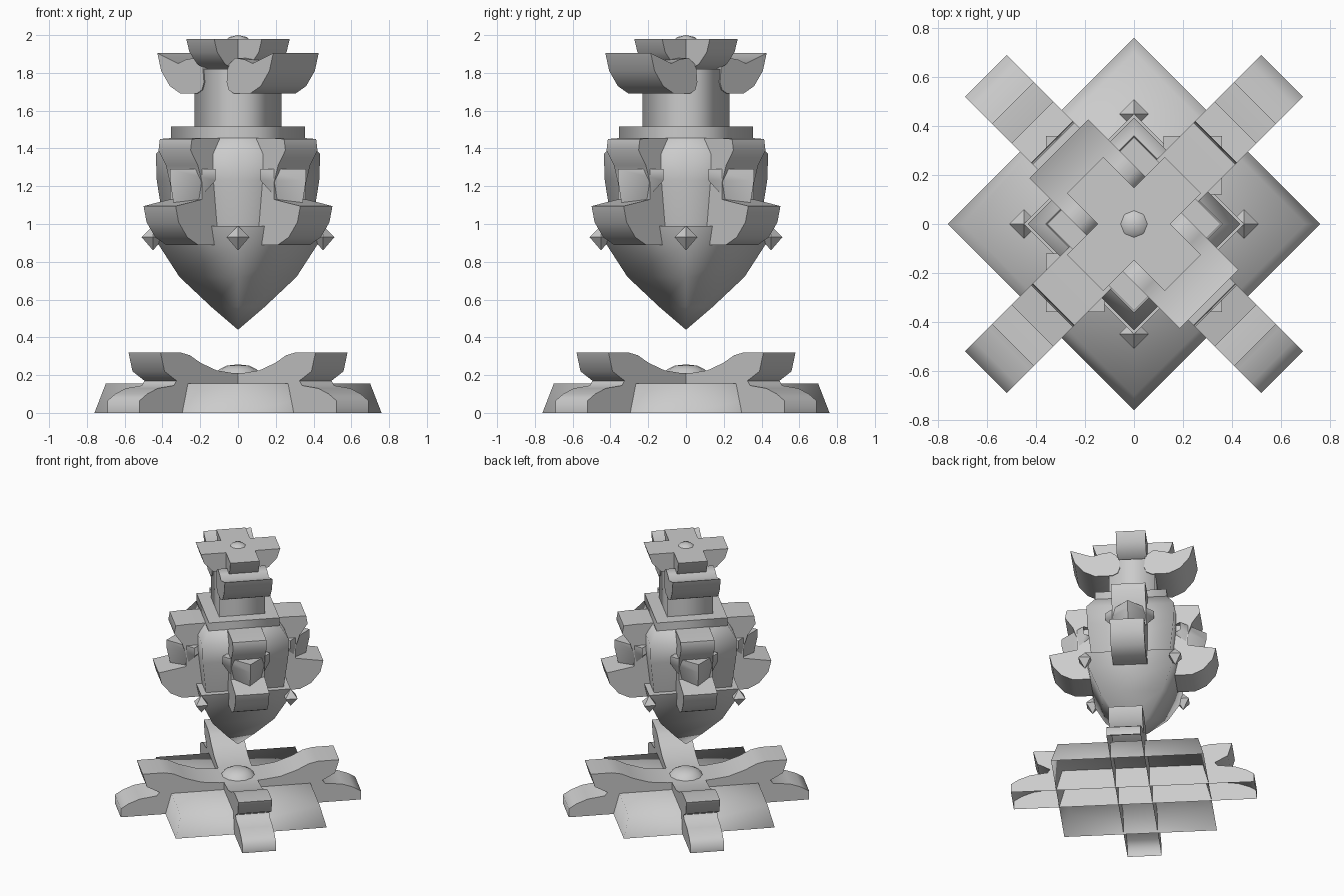
import bpy
import bmesh
from math import radians, sin, cos, pi
from mathutils import Matrix

cube = bpy.data.objects.get("Cube")
if cube:
    bpy.data.objects.remove(cube)

stone = bpy.data.materials.new("grey_stone")
stone.use_nodes = True
GREY = (0.6, 0.6, 0.6, 1)
stone.diffuse_color = GREY
stone.node_tree.nodes["Principled BSDF"].inputs["Base Color"].default_value = GREY


def finish(name, bm, turn=45, angle=None):
    """Turn the mesh about z, make an object of it and set its shading."""
    bm.transform(Matrix.Rotation(radians(turn), 4, 'Z'))
    bmesh.ops.recalc_face_normals(bm, faces=bm.faces)
    mesh = bpy.data.meshes.new(name)
    bm.to_mesh(mesh)
    bm.free()
    mesh.materials.append(stone)
    obj = bpy.data.objects.new(name, mesh)
    bpy.context.collection.objects.link(obj)
    bpy.ops.object.select_all(action='DESELECT')
    obj.select_set(True)
    bpy.context.view_layer.objects.active = obj
    if angle:
        bpy.ops.object.shade_smooth_by_angle(angle=radians(angle))
    else:
        bpy.ops.object.shade_smooth()
    return obj


def turned(name, *shells, sides=4):
    """Each shell is a list of (radius, z), swept round z; corners lie on the axes."""
    bm = bmesh.new()
    for shell in shells:
        rings = []
        for r, z in shell:
            if r == 0:
                rings.append([bm.verts.new((0, 0, z))] * sides)
            else:
                rings.append([bm.verts.new((r * cos(2 * pi * i / sides), r * sin(2 * pi * i / sides), z))
                              for i in range(sides)])
        for low, high in zip(rings, rings[1:]):
            for i in range(sides):
                j = (i + 1) % sides
                bm.faces.new(list(dict.fromkeys((low[i], low[j], high[j], high[i]))))
    return finish(name, bm, 0)


def slab(name, profile, half_width, turn, closed=True):
    """Extrude an outline of (distance, z) sideways."""
    bm = bmesh.new()
    left, right = ([bm.verts.new((u, s * half_width, z)) for u, z in profile] for s in (-1, 1))
    bm.faces.new(left)
    bm.faces.new(right[::-1])
    n = len(profile)
    for i in range(n if closed else n - 1):
        j = (i + 1) % n
        bm.faces.new((left[i], left[j], right[j], right[i]))
    return finish(name, bm, turn, 60)


# Foot: hollow square plinth, crossed beams with raised ends, centre boss
turned("plinth", [(0.76, 0), (0.70, 0.155), (0, 0.155)])
beam_half = [(0.856, 0.0), (0.856, 0.065), (0.80, 0.10), (0.72, 0.13), (0.60, 0.145),
             (0.58, 0.17), (0.67, 0.22), (0.70, 0.32), (0.55, 0.32), (0.48, 0.305),
             (0.40, 0.265), (0.28, 0.225), (0.15, 0.21)]
beam = beam_half + [(-u, z) for u, z in reversed(beam_half)]
for k in range(2):
    slab(f"foot_beam_{k + 1}", beam, 0.12, 45 + 90 * k, closed=False)
turned("foot_boss", [(0.12, 0.205), (0.10, 0.23), (0.06, 0.25), (0, 0.257)], sides=12)

# Body: pointed square bowl, shouldered trunk, collar and neck
turned("lower_bowl", [(0, 0.44), (0.14, 0.56), (0.31, 0.72), (0.42, 0.89), (0.45, 0.99)],
       [(0.45, 0.99), (0.38, 0.99)])
turned("trunk", [(0.39, 0.98), (0.43, 1.23), (0.435, 1.37), (0.36, 1.455)])
turned("collar", [(0.355, 1.45), (0.355, 1.515)], [(0.355, 1.515), (0, 1.515)])
turned("neck", [(0.23, 1.515), (0.23, 1.82)], [(0.23, 1.82), (0, 1.82)])

# Scrolled leaves on the four flat sides of the body
leaf = [(0.20, 1.455), (0.38, 1.455), (0.465, 1.45), (0.475, 1.39), (0.42, 1.31),
        (0.39, 1.22), (0.39, 1.13), (0.587, 1.095), (0.565, 1.01), (0.50, 0.93),
        (0.42, 0.89), (0.20, 0.89)]
for k in range(4):
    slab(f"body_leaf_{k + 1}", leaf, 0.12, 45 + 90 * k)

# Corner brackets and the small drops below them
for k in range(4):
    bm = bmesh.new()
    outer = [(0.36, 0.12), (0.36, 0.36), (0.12, 0.36)]
    inner = [(0.30, 0.12), (0.30, 0.30), (0.12, 0.30)]
    rows = [[bm.verts.new((x, y, z)) for x, y in plan]
            for plan, z in ((inner, 1.29), (outer, 1.29), (outer, 1.23), (inner, 1.23))]
    tip = bm.verts.new((0.325, 0.325, 1.0))
    for a, b in zip(rows, rows[1:3]):
        for i in range(2):
            bm.faces.new((a[i], a[i + 1], b[i + 1], b[i]))
    for i in range(2):
        bm.faces.new((rows[2][i], rows[2][i + 1], tip))
    for i in (0, 2):
        bm.faces.new((rows[2][i], rows[3][i], tip))
    finish(f"corner_bracket_{k + 1}", bm, 90 * k, 95 - 10)
    drop = turned(f"corner_drop_{k + 1}", [(0, 0.86), (0.06, 0.93), (0, 0.99)])
    drop.data.shade_flat()
    drop.location = (0.45 * cos(k * pi / 2), 0.45 * sin(k * pi / 2), 0)

# Two wide upturned leaves on opposite sides of the neck
wide_leaf = [(0.085, 1.75), (0.095, 1.84), (0.15, 1.88), (0.22, 1.87), (0.28, 1.85),
             (0.434, 1.905), (0.405, 1.81), (0.34, 1.73), (0.26, 1.69), (0.14, 1.69), (0.10, 1.71)]
for k, turn in enumerate((135, 315)):
    slab(f"neck_leaf_{k + 1}", wide_leaf, 0.17, turn)

# Cross-shaped cap with a small dome
cap_half = [(0.283, 1.98), (0.26, 1.91), (0.20, 1.845), (0.10, 1.81)]
cap = cap_half + [(-u, z) for u, z in reversed(cap_half)]
for k in range(2):
    slab(f"cap_bar_{k + 1}", cap, 0.104, 45 + 90 * k)
turned("cap_dome", [(0.06, 1.975), (0.045, 1.99), (0, 2.0)], sides=8)
